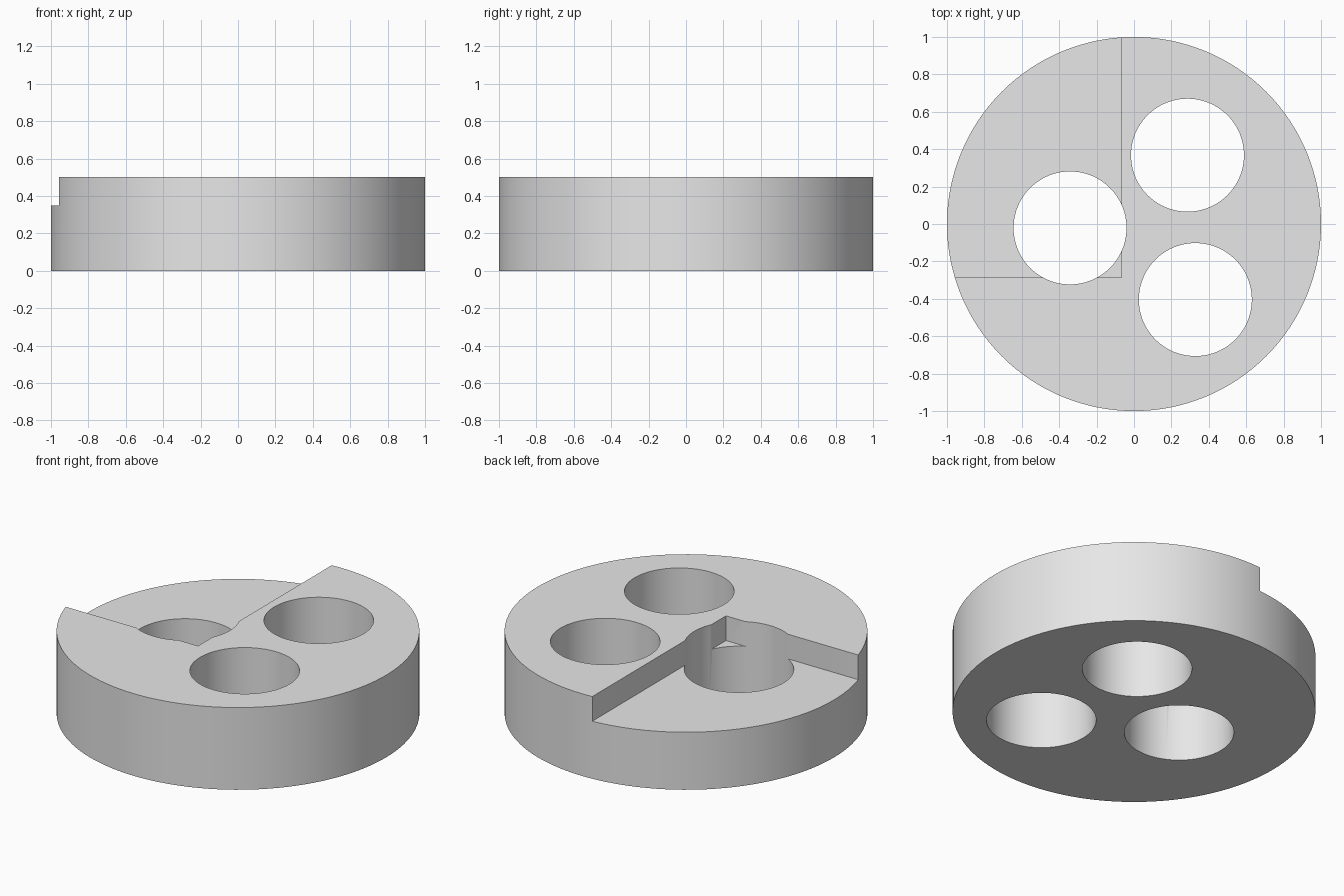
import bpy
import math

if "Cube" in bpy.data.objects:
    bpy.data.objects.remove(bpy.data.objects["Cube"])

grey = bpy.data.materials.new("plain grey")
grey.diffuse_color = (0.8, 0.8, 0.8, 1.0)
grey.use_nodes = True
grey.node_tree.nodes["Principled BSDF"].inputs["Base Color"].default_value = grey.diffuse_color


def cylinder(name, x, y, z0, z1, radius, sides):
    bpy.ops.mesh.primitive_cylinder_add(
        vertices=sides, radius=radius, depth=z1 - z0,
        location=(x, y, (z0 + z1) / 2))
    ob = bpy.context.object
    ob.name = name
    return ob


def box(name, lo, hi):
    bpy.ops.mesh.primitive_cube_add(
        size=1, location=[(a + b) / 2 for a, b in zip(lo, hi)])
    ob = bpy.context.object
    ob.name = name
    ob.scale = [b - a for a, b in zip(lo, hi)]
    return ob


# Round body
disc = cylinder("disc", 0, 0, 0, 0.5, 1.0, 128)
disc.data.materials.append(grey)

# Three through holes and the stepped corner recess
cutters = [cylinder(f"hole_cutter_{i}", x, y, -0.2, 0.7, 0.302, 96)
           for i, (x, y) in enumerate([(-0.342, -0.021),
                                       (0.286, 0.368),
                                       (0.328, -0.404)])]
cutters.append(box("recess_cutter", (-1.3, -0.287, 0.35), (-0.068, 1.3, 0.8)))

for cutter in cutters:
    cutter.data.materials.append(grey)
    bpy.context.view_layer.objects.active = disc
    mod = disc.modifiers.new(cutter.name, 'BOOLEAN')
    mod.operation = 'DIFFERENCE'
    mod.solver = 'EXACT'
    mod.object = cutter
    bpy.ops.object.modifier_apply(modifier=mod.name)
    bpy.data.objects.remove(cutter, do_unlink=True)

# Smooth round walls with crisp rims
bpy.ops.object.select_all(action='DESELECT')
disc.select_set(True)
bpy.context.view_layer.objects.active = disc
bpy.ops.object.shade_smooth_by_angle(angle=math.radians(30))
